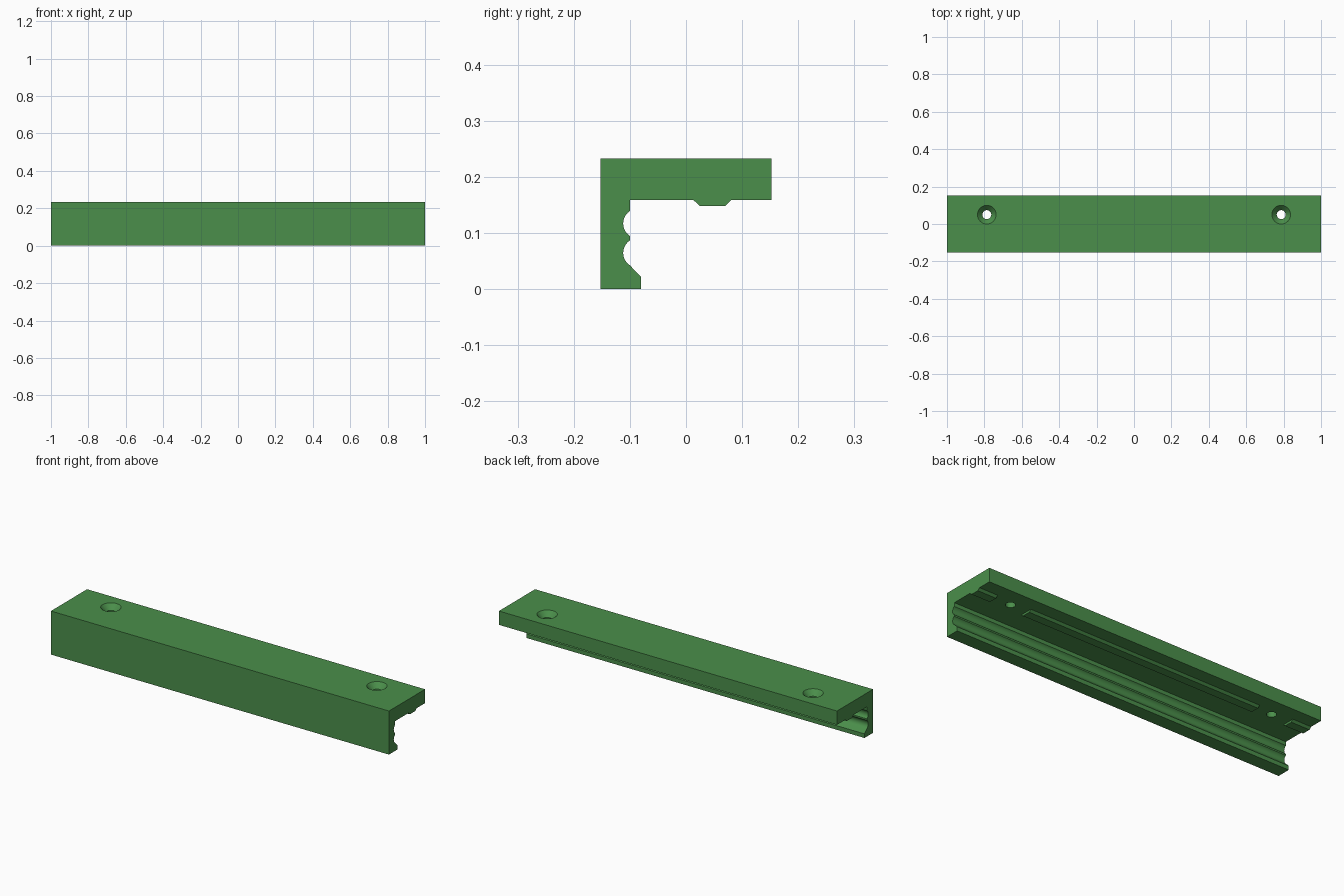
import bpy, bmesh, math

if "Cube" in bpy.data.objects:
    bpy.data.objects.remove(bpy.data.objects["Cube"])

green = bpy.data.materials.new("green")
green.diffuse_color = (0.07, 0.275, 0.07, 1)
green.use_nodes = True
green.node_tree.nodes["Principled BSDF"].inputs["Base Color"].default_value = green.diffuse_color


def extrude_x(name, profile, x0, x1):
    """Closed (y, z) profile swept along x."""
    bm = bmesh.new()
    face = bm.faces.new([bm.verts.new((x0, y, z)) for y, z in profile])
    new = bmesh.ops.extrude_face_region(bm, geom=[face])["geom"]
    bmesh.ops.translate(bm, vec=(x1 - x0, 0, 0),
                        verts=[v for v in new if isinstance(v, bmesh.types.BMVert)])
    bmesh.ops.recalc_face_normals(bm, faces=bm.faces)
    return finish(name, bm)


def finish(name, bm):
    mesh = bpy.data.meshes.new(name)
    bm.to_mesh(mesh)
    bm.free()
    mesh.materials.append(green)
    obj = bpy.data.objects.new(name, mesh)
    bpy.context.collection.objects.link(obj)
    return obj


def groove(z_mid, y_wall=-0.10, half=0.0222, depth=0.012, steps=12):
    """Round groove cut into the inner wall, from bottom to top."""
    r = (half ** 2 + depth ** 2) / (2 * depth)
    a = math.asin(half / r)
    yc = y_wall - depth + r
    return [(yc - r * math.cos(t), z_mid + r * math.sin(t))
            for t in (-a + 2 * a * i / steps for i in range(steps + 1))]


# Angle rail: front wall with lip and two grooves, plus top flange
rail_profile = ([(-0.1525, 0), (-0.08, 0), (-0.08, 0.022)]
                + groove(0.0645) + groove(0.117)
                + [(-0.10, 0.159), (0.1525, 0.159), (0.1525, 0.233), (-0.1525, 0.233)])
rail = extrude_x("rail", rail_profile, -1, 1)

# Countersunk screw holes
hole_profile = [(0, 0.10), (0.024, 0.10), (0.024, 0.205), (0.05, 0.233),
                (0.05, 0.26), (0, 0.26)]
SEG = 32
for side, x in (("left", -0.787), ("right", 0.787)):
    bm = bmesh.new()
    verts = [bm.verts.new((x + r, 0.05, z)) for r, z in hole_profile]
    edges = [bm.edges.new(p) for p in zip(verts, verts[1:])]
    bmesh.ops.spin(bm, geom=verts + edges, cent=(x, 0.05, 0), axis=(0, 0, 1),
                   angle=2 * math.pi, steps=SEG)
    bmesh.ops.remove_doubles(bm, verts=bm.verts, dist=1e-5)
    bmesh.ops.recalc_face_normals(bm, faces=bm.faces)
    cutter = finish("hole_cutter_" + side, bm)
    cutter.hide_render = True
    cutter.hide_set(True)
    cut = rail.modifiers.new("hole_" + side, "BOOLEAN")
    cut.operation = "DIFFERENCE"
    cut.solver = "EXACT"
    cut.object = cutter

# Apply the cuts and smooth the grooves and holes
bpy.context.view_layer.objects.active = rail
rail.select_set(True)
for name in [m.name for m in rail.modifiers]:
    bpy.ops.object.modifier_apply(modifier=name)
bpy.ops.object.shade_smooth_by_angle(angle=math.radians(25))
for obj in [o for o in bpy.data.objects if o.name.startswith("hole_cutter")]:
    bpy.data.objects.remove(obj)

# Bevelled locating ribs under the flange, interrupted around the holes
rib_profile = [(0.013, 0.160), (0.013, 0.159), (0.0245, 0.148), (0.0695, 0.148),
               (0.081, 0.159), (0.081, 0.160)]
for name, x0, x1 in (("rib_left", -1, -0.89), ("rib_middle", -0.69, 0.69),
                     ("rib_right", 0.89, 1)):
    extrude_x(name, rib_profile, x0, x1)
